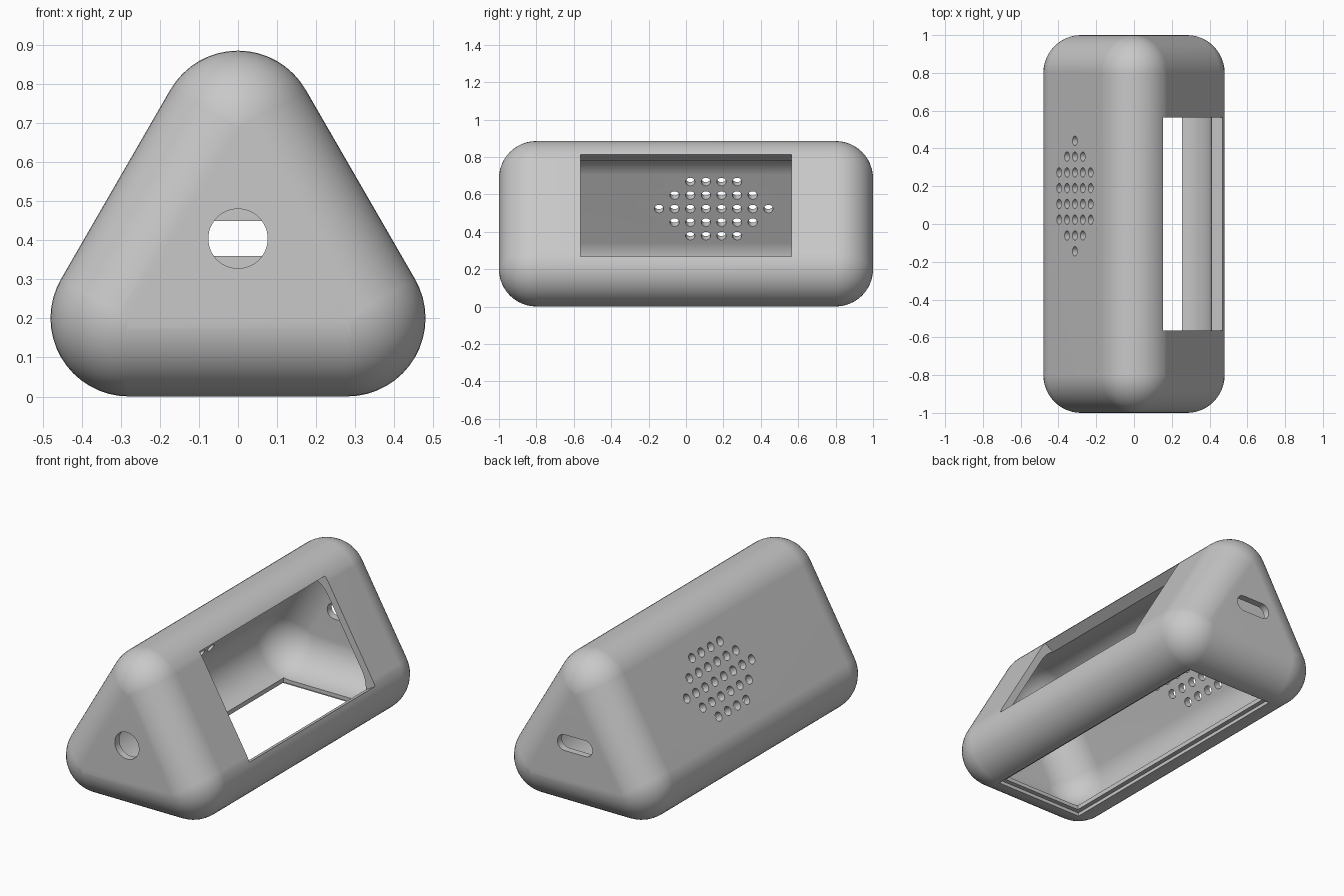
import bpy, bmesh, math
from mathutils import Matrix, Vector

cube = bpy.data.objects.get("Cube")
if cube:
    bpy.data.objects.remove(cube, do_unlink=True)

# Material
grey = bpy.data.materials.new("plain_grey")
grey.use_nodes = True
colour = (0.58, 0.58, 0.58, 1)
grey.diffuse_color = colour
grey.node_tree.nodes["Principled BSDF"].inputs["Base Color"].default_value = colour

# Overall sizes: the rounded prism is a sphere swept round a triangular prism
RADIUS, WALL, HALF_LEN = 0.2, 0.04, 0.8
CORNER_REACH, CENTRE_Z = 0.323, 0.362
SLOPE = math.radians(60)
FACE = Vector((0.313, 0, 0.5425))          # middle of the sloping side
UP_SLOPE = Vector((math.cos(SLOPE), 0, math.sin(SLOPE)))
ALONG_Y = Matrix.Rotation(math.pi / 2, 4, 'X')


def make_object(name, bm):
    bmesh.ops.recalc_face_normals(bm, faces=bm.faces)
    mesh = bpy.data.meshes.new(name)
    bm.to_mesh(mesh)
    bm.free()
    mesh.materials.append(grey)
    obj = bpy.data.objects.new(name, mesh)
    bpy.context.collection.objects.link(obj)
    return obj


def hull(bm):
    """Wrap the points and merge the flat triangles."""
    result = bmesh.ops.convex_hull(bm, input=bm.verts)
    unused = {g for g in result["geom_interior"] + result["geom_unused"]
              if isinstance(g, bmesh.types.BMVert)}
    bmesh.ops.delete(bm, geom=list(unused), context='VERTS')
    bmesh.ops.dissolve_limit(bm, angle_limit=0.005, verts=bm.verts, edges=bm.edges)


def rounded_prism(name, inset):
    """Every flat side moves in by the inset; the corner radius stays."""
    bm = bmesh.new()
    reach = CORNER_REACH - 2 * inset
    for angle in (90, 210, 330):
        a = math.radians(angle)
        for side in (-1, 1):
            spot = (reach * math.cos(a), side * (HALF_LEN - inset),
                    CENTRE_Z + reach * math.sin(a))
            bmesh.ops.create_uvsphere(bm, u_segments=48, v_segments=24, radius=RADIUS,
                                      matrix=Matrix.Translation(spot) @ ALONG_Y)
    hull(bm)
    return make_object(name, bm)


def add_box(bm, centre, size, turn=0):
    place = (Matrix.Translation(centre) @ Matrix.Rotation(turn, 4, 'Y')
             @ Matrix.Diagonal((*size, 1)))
    bmesh.ops.create_cube(bm, size=1, matrix=place)


def add_rod(bm, centre, radius, depth, rotation, sides=32):
    bmesh.ops.create_cone(bm, cap_ends=True, segments=sides, radius1=radius,
                          radius2=radius, depth=depth,
                          matrix=Matrix.Translation(centre) @ rotation)


def cut(target, cutter):
    mod = target.modifiers.new("cut", 'BOOLEAN')
    mod.operation, mod.solver, mod.object = 'DIFFERENCE', 'EXACT', cutter
    bpy.context.view_layer.objects.active = target
    bpy.ops.object.modifier_apply(modifier=mod.name)
    bpy.data.objects.remove(cutter, do_unlink=True)


# Hollow case, thin on the flats and thicker in the corners
case = rounded_prism("case", 0)
cut(case, rounded_prism("core", WALL))

# Window in the sloping +x side
bm = bmesh.new()
normal = Vector((math.cos(SLOPE / 2), 0, math.sin(SLOPE / 2)))
add_box(bm, FACE - normal * 0.02, (0.24, 1.13, 0.63), -SLOPE / 2)
cut(case, make_object("window_cutter", bm))

# Stepped opening underneath: a recess for a lid, then the clear opening
for half_x, half_y, top in ((0.279, 0.799, 0.02), (0.253, 0.773, 0.1)):
    bm = bmesh.new()
    add_box(bm, (0, 0, (top - 0.1) / 2), (2 * half_x, 2 * half_y, top + 0.1))
    cut(case, make_object("base_cutter", bm))

# Round hole in the front end
bm = bmesh.new()
add_rod(bm, (0, -1, 0.404), 0.076, 0.3, ALONG_Y, 48)
cut(case, make_object("front_hole_cutter", bm))

# Rounded slot in the back end
bm = bmesh.new()
for x in (-0.065, 0.065):
    add_rod(bm, (x, 1, 0.404), 0.045, 0.3, ALONG_Y)
hull(bm)
cut(case, make_object("slot_cutter", bm))

# Speaker holes in the sloping -x side
bm = bmesh.new()
pitch = 0.0835
tilt = Matrix.Rotation(-SLOPE, 4, 'Y')
middle = Vector((-FACE.x, 0.148, FACE.z))
for row, count in enumerate((4, 6, 8, 6, 4)):
    for i in range(count):
        spot = middle + UP_SLOPE * (row - 2) * pitch
        spot.y += (i - (count - 1) / 2) * pitch
        add_rod(bm, spot, 0.025, 0.24, tilt, 20)
cut(case, make_object("speaker_cutter", bm))

# Smooth rounds with crisp cut edges
bpy.ops.object.select_all(action='DESELECT')
case.select_set(True)
bpy.context.view_layer.objects.active = case
bpy.ops.object.shade_smooth_by_angle(angle=math.radians(30))
weighted = case.modifiers.new("weighted_normals", 'WEIGHTED_NORMAL')
weighted.keep_sharp = True
